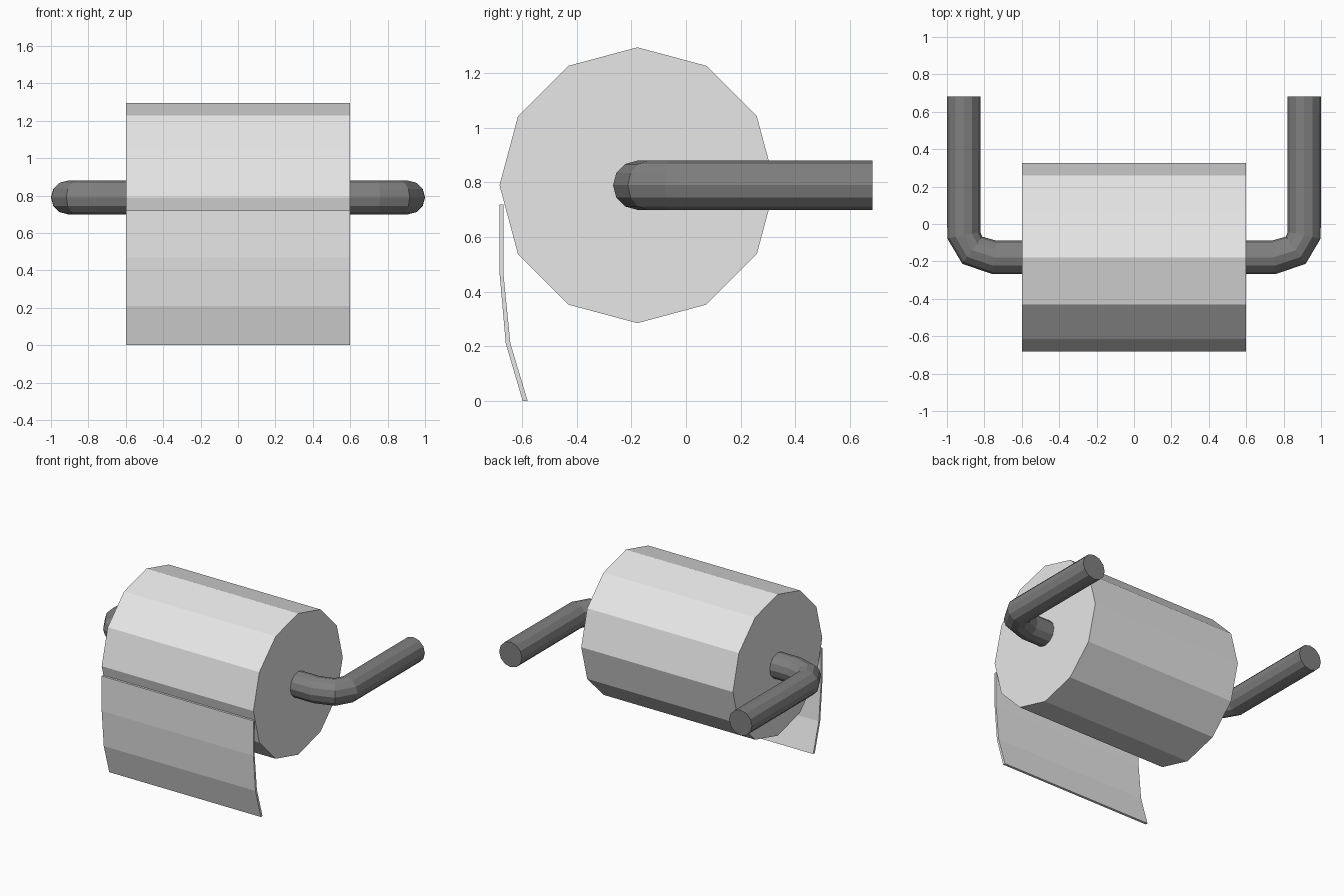
import bpy, bmesh, math
from mathutils import Vector

if "Cube" in bpy.data.objects:
    bpy.data.objects.remove(bpy.data.objects["Cube"])


def material(name, v):
    m = bpy.data.materials.new(name)
    m.diffuse_color = (v, v, v, 1)
    m.use_nodes = True
    m.node_tree.nodes["Principled BSDF"].inputs["Base Color"].default_value = m.diffuse_color
    return m


paper = material("white paper", 0.8)
metal = material("dark grey metal", 0.215)

AXIS_Y, AXIS_Z = -0.178, 0.79   # centre line of the roll
HALF_W = 0.6                    # half width of the paper


def loft(name, rings, mat):
    """Skin a row of closed rings and cap both ends."""
    bm = bmesh.new()
    rows = [[bm.verts.new(p) for p in ring] for ring in rings]
    n = len(rows[0])
    for a, b in zip(rows, rows[1:]):
        for i in range(n):
            j = (i + 1) % n
            bm.faces.new((a[i], a[j], b[j], b[i]))
    bm.faces.new(rows[0])
    bm.faces.new(rows[-1])
    bmesh.ops.recalc_face_normals(bm, faces=bm.faces)
    me = bpy.data.meshes.new(name)
    bm.to_mesh(me)
    bm.free()
    me.materials.append(mat)
    ob = bpy.data.objects.new(name, me)
    bpy.context.collection.objects.link(ob)
    return ob


def extrude_x(name, profile, mat):
    """Extrude a (y, z) profile across the paper width."""
    return loft(name, [[(x, y, z) for y, z in profile] for x in (-HALF_W, HALF_W)], mat)


# Paper roll: twelve-sided drum
R = 0.505
extrude_x("paper_roll", [(AXIS_Y + R * math.cos(math.radians(30 * i)),
                          AXIS_Z + R * math.sin(math.radians(30 * i)))
                         for i in range(12)], paper)

# Loose sheet hanging at the front, curling back at the bottom
outer = [(-0.683, 0.72), (-0.683, 0.47), (-0.66, 0.21), (-0.598, 0.0)]
inner = [(-0.668, 0.72), (-0.669, 0.47), (-0.643, 0.21), (-0.58, 0.0)]
extrude_x("hanging_sheet", outer + inner[::-1], paper)

# Holder bar: one bent tube through the roll; (x, y, angle of the outer side)
half = [(0.91, 0.683, 0), (0.91, -0.06, -11), (0.865, -0.14, -54), (0.748, AXIS_Y, -83)]
stations = [(x, y, math.radians(a)) for x, y, a in half]
stations += [(-x, y, math.pi - a) for x, y, a in reversed(stations)]
SIDES, TUBE_R = 12, 0.09
rings = []
for x, y, a in stations:
    out = Vector((math.cos(a), math.sin(a), 0))
    rings.append([Vector((x, y, AXIS_Z)) + TUBE_R * (
        math.cos(t) * out + math.sin(t) * Vector((0, 0, 1)))
        for t in (2 * math.pi * i / SIDES for i in range(SIDES))])
loft("holder_bar", rings, metal)
